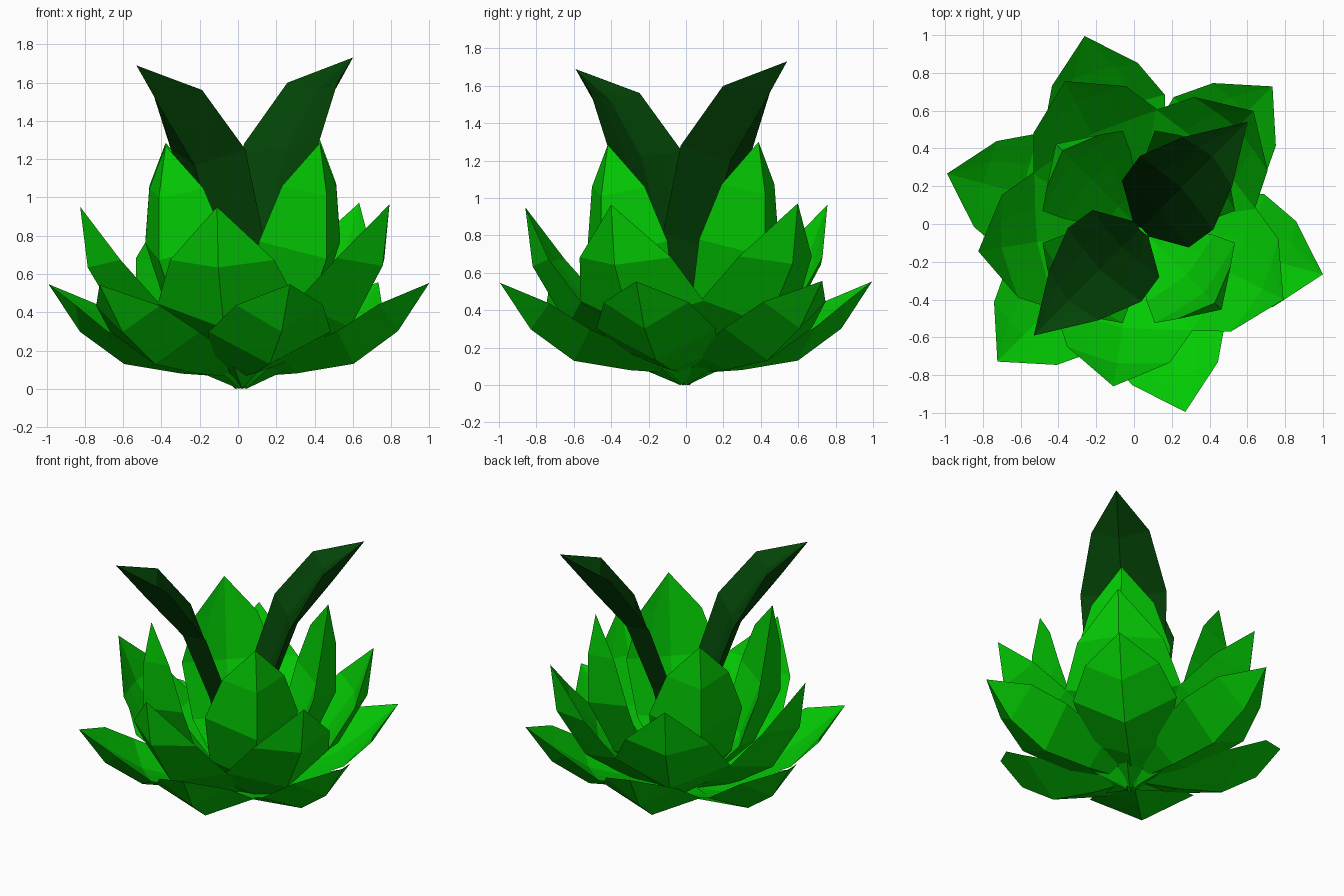
import bpy, bmesh, math

if "Cube" in bpy.data.objects:
    bpy.data.objects.remove(bpy.data.objects["Cube"])


def material(name, colour):
    m = bpy.data.materials.new(name)
    m.diffuse_color = (*colour, 1)
    m.use_nodes = True
    m.node_tree.nodes["Principled BSDF"].inputs["Base Color"].default_value = m.diffuse_color
    return m


green = material("leaf green", (0.001, 0.6, 0.001))
dark = material("deep green", (0.001, 0.06, 0.002))

# Keeled cross-section: (side fraction, height fraction from keel to edge)
SECTION = [(-1, 1), (0, 0), (1, 1), (0.5, 0.8), (0, 0.65), (-0.5, 0.8)]
STALK = (0.02, 0.0, -0.01, 0.03, 0.04)


def leaf(name, angle, centre, tip, stations, mat):
    """Pointed leaf; station = keel r, keel z, edge r, edge z, half width."""
    dx, dy = math.cos(angle), math.sin(angle)
    # The plant leans slightly, so leaves on one side stand a little higher
    lift = 1 + 0.012 * math.cos(angle - math.pi / 4)
    bm = bmesh.new()

    def vert(r, z, side):
        return bm.verts.new((centre[0] + dx * r - dy * side,
                             centre[1] + dy * r + dx * side, z * lift))

    rings = []
    for kr, kz, er, ez, half in [STALK] + stations:
        rings.append([vert(kr + (er - kr) * t, kz + (ez - kz) * t, s * half)
                      for s, t in SECTION])
    point = vert(*tip, 0)
    bm.faces.new(rings[0])
    for a, b in zip(rings, rings[1:]):
        for i in range(6):
            j = (i + 1) % 6
            bm.faces.new((a[i], a[j], b[j], b[i]))
    for i in range(6):
        bm.faces.new((rings[-1][i], rings[-1][(i + 1) % 6], point))
    bmesh.ops.recalc_face_normals(bm, faces=bm.faces)
    mesh = bpy.data.meshes.new(name)
    bm.to_mesh(mesh)
    bm.free()
    mesh.materials.append(mat)
    bpy.context.collection.objects.link(bpy.data.objects.new(name, mesh))


def whorl(name, count, centre, tip, stations, mat):
    """Ring of equal leaves spread evenly around the stem."""
    for i in range(count):
        angle = math.radians(45) + math.tau * i / count
        leaf(f"{name}_{i + 1}", angle, centre, tip, stations, mat)


# Wide flat leaves at the bottom
whorl("outer_leaf", 6, (0.005, 0), (1.03, 0.55),
      [(0.09, 0.065, 0.07, 0.10, 0.10), (0.31, 0.08, 0.30, 0.17, 0.25),
       (0.62, 0.13, 0.62, 0.30, 0.33), (0.86, 0.30, 0.82, 0.44, 0.235)], green)

# Half-raised leaves
whorl("lower_leaf", 5, (0.025, -0.01), (0.86, 0.96),
      [(0.33, 0.13, 0.27, 0.26, 0.26), (0.63, 0.32, 0.50, 0.45, 0.37),
       (0.82, 0.64, 0.69, 0.68, 0.275)], green)

# Upright cupped leaves
whorl("upper_leaf", 4, (0.025, -0.015), (0.57, 1.285),
      [(0.20, 0.11, 0.13, 0.18, 0.13), (0.45, 0.33, 0.31, 0.42, 0.25),
       (0.62, 0.68, 0.42, 0.77, 0.30), (0.62, 1.01, 0.49, 1.06, 0.20)], green)

# Tall dark pair at the heart
whorl("inner_leaf", 2, (0.035, -0.025), (0.80, 1.71),
      [(0.20, 0.73, 0.11, 0.80, 0.25), (0.37, 1.18, 0.27, 1.265, 0.275),
       (0.61, 1.47, 0.50, 1.58, 0.185)], dark)
